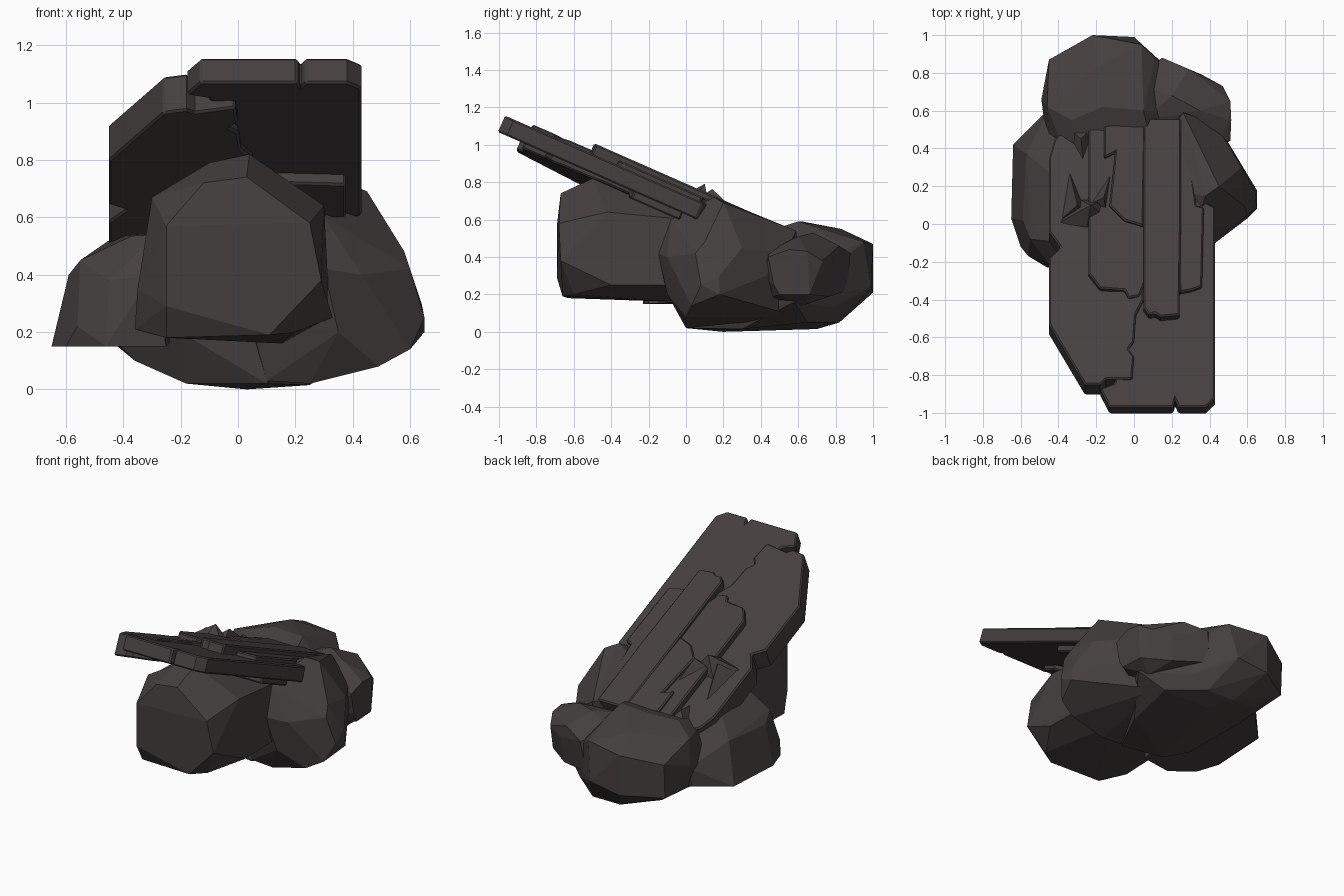
import bpy, bmesh, math
from mathutils import Vector

stone = bpy.data.materials.new("dark_stone")
stone.diffuse_color = (0.06, 0.051, 0.05, 1)

SLOPE = 0.44                       # slabs rise toward the front
NORMAL = Vector((0, SLOPE, 1)).normalized()


def finish(name, bm):
    bmesh.ops.recalc_face_normals(bm, faces=bm.faces[:])
    me = bpy.data.meshes.new(name)
    bm.to_mesh(me)
    bm.free()
    me.materials.append(stone)
    ob = bpy.data.objects.new(name, me)
    bpy.context.collection.objects.link(ob)
    return ob


def boulder(name, corners, merge=8):
    """Convex faceted rock; nearly flat neighbouring faces are merged."""
    bm = bmesh.new()
    for c in corners:
        bm.verts.new(c)
    res = bmesh.ops.convex_hull(bm, input=bm.verts[:])
    junk = {v for v in res["geom_interior"] + res["geom_unused"]
            if isinstance(v, bmesh.types.BMVert)}
    bmesh.ops.delete(bm, geom=list(junk), context='VERTS')
    bmesh.ops.dissolve_limit(bm, angle_limit=math.radians(merge),
                             verts=bm.verts[:], edges=bm.edges[:])
    return finish(name, bm)


def plane_z(y):
    return 0.725 - SLOPE * y


def slab(name, outline, lift, thick, roll=0.0, bevel=0.008):
    """Plate on the slanted plane, outline given as seen from the top."""
    bm = bmesh.new()
    top = [Vector((x, y, plane_z(y) + lift + roll * x)) for x, y in outline]
    a = [bm.verts.new(p) for p in top]
    b = [bm.verts.new(p - NORMAL * thick) for p in top]
    bm.faces.new(a)
    bm.faces.new(b[::-1])
    for i in range(len(a)):
        j = (i + 1) % len(a)
        bm.faces.new((a[i], b[i], b[j], a[j]))
    ob = finish(name, bm)
    mod = ob.modifiers.new("chipped_edge", 'BEVEL')
    mod.width = bevel
    mod.segments = 1
    mod.limit_method = 'ANGLE'
    mod.angle_limit = math.radians(50)
    return ob


# boulders
boulder("front_boulder", [
    (-.25, -.69, .57), (-.12, -.67, .72), (.03, -.67, .74), (.25, -.68, .58),
    (.29, -.67, .38), (.11, -.66, .19), (-.25, -.69, .29), (-.25, -.63, .18),
    (-.36, -.5, .21), (-.35, -.55, .35), (-.30, -.5, .67), (-.1, -.5, .79),
    (.04, -.5, .82), (.30, -.42, .64), (.33, -.4, .25), (.2, -.6, .2),
    (-.33, 0, .2), (-.28, 0, .6), (.3, 0, .6), (.32, 0, .25), (.15, -.05, .16),
    (.1, -.2, .18), (-.2, -.2, .18)])
boulder("left_boulder", [
    (-.65, .03, .15), (-.64, .42, .16), (-.6, -.12, .15), (-.46, -.23, .15),
    (-.25, -.2, .15), (-.59, .02, .4), (-.57, .37, .42), (-.55, -.08, .45),
    (-.56, -.17, .22), (-.45, -.21, .38), (-.37, -.1, .535), (-.42, .25, .54),
    (-.45, .61, .3), (-.46, .6, .18), (-.25, .5, .52), (-.2, .6, .2),
    (-.28, -.13, .54), (-.3, -.22, .4)])
boulder("right_boulder", [
    (.45, .2, .69), (.38, .15, .72), (.3, -.08, .6), (.58, .1, .48),
    (.6, .05, .42), (.57, .3, .45), (.65, .08, .25), (.65, .18, .2),
    (.64, .18, .3), (.6, .03, .14), (.49, 0, .08), (.25, 0, .02),
    (.3, -.15, .42), (.43, -.1, .4), (.35, -.1, .2), (.5, .43, .3),
    (.43, .53, .42), (.3, .6, .08), (.36, .45, .57), (.26, .59, .54),
    (0, .2, .5), (0, .3, .05), (.1, 0, .03), (0, -.05, .4)])
# long boulder under everything, reaching the back
boulder("base_boulder", [
    (-.42, .1, .16), (-.36, .1, .1), (-.18, .05, .02), (.03, .2, 0),
    (.03, .35, 0), (.1, 0, .02), (.25, .3, .015), (-.35, .75, .12),
    (0, .7, .015), (-.42, .5, .15), (.45, .58, .16), (.3, .65, .05),
    (-.2, -.05, .2), (.2, 0, .4), (-.3, .2, .45), (.22, .78, .13),
    (-.1, .82, .05), (.1, .82, .05), (-.22, 1, .47), (-.22, 1, .21),
    (0, .99, .24), (.04, .95, .48), (-.45, .87, .42), (-.45, .86, .2),
    (-.49, .66, .35), (-.46, .62, .5), (-.33, .55, .56), (-.17, .62, .59),
    (.05, .6, .59), (.12, .57, .5), (.11, .87, .45), (-.2, .83, .55)],
    merge=6)
boulder("back_right_boulder", [
    (.51, .47, .25), (.51, .44, .4), (.515, .55, .44), (.51, .65, .43),
    (.47, .73, .38), (.5, .66, .2), (.51, .5, .2), (.44, .41, .3),
    (.45, .44, .43), (.35, .6, .51), (.2, .68, .53), (.29, .82, .46),
    (.36, .79, .36), (.34, .77, .19), (.4, .62, .14), (.4, .45, .18),
    (.15, .88, .42), (.12, .86, .22), (0, .75, .46), (.05, .55, .5),
    (.05, .5, .2)])

# big slanted slabs
slab("main_slab", [
    (-.18, -.87), (-.13, -.967), (.207, -.967), (.218, -.93), (.235, -.967),
    (.38, -.967), (.43, -.92), (.43, .09), (.37, .12), (.3, .5),
    (-.1, .5), (-.1, -.84)], .005, .095)
slab("left_slab", [
    (-.45, -.53), (-.26, -.85), (-.18, -.85), (-.15, -.82), (-.01, -.82),
    (0, -.7), (-.03, -.66), (0, -.62), (.01, -.48), (.05, -.4), (.05, .55),
    (-.32, .55), (-.42, .45), (-.45, .35), (-.45, -.04), (-.39, -.12),
    (-.45, -.18)], .025, .14, roll=.13)
slab("lower_slab", [(.05, -.28), (.375, -.26), (.375, 0), (.05, 0)],
     -.05, .085)

# layered planks on top
slab("centre_plank", [
    (.05, .56), (.05, -.44), (.08, -.48), (.11, -.47), (.14, -.49),
    (.24, -.48), (.25, .1), (.25, .56)], .067, .1)
slab("right_plank", [
    (.24, -.36), (.30, -.35), (.36, -.33), (.37, .09), (.33, .1),
    (.27, .55), (.23, .55)], .035, .08)
slab("left_plank", [
    (-.24, .53), (-.24, -.26), (-.18, -.34), (-.05, -.35), (-.03, -.39),
    (.03, -.38), (.06, -.3), (.06, .55)], .042, .08)
slab("upper_left_plank", [
    (-.16, .52), (-.16, .35), (-.1, .38), (-.13, .1), (-.05, .02),
    (.05, -.01), (.06, .56)], .062, .08)


# pointed shards: low ridges, each with its base sunk into the slab
def shard(name, outline, peak, height):
    low = [(x, y, plane_z(y) - .02) for x, y in outline]
    tip = (peak[0], peak[1], plane_z(peak[1]) + height)
    boulder(name, low + [tip], merge=1)


shard("wide_shard", [(-.39, .01), (-.25, -.03), (-.14, .03), (-.12, .13),
                     (-.29, .13)], (-.23, .1), .11)
shard("long_shard", [(-.29, .08), (-.14, .03), (-.09, .38)], (-.16, .14), .1)
shard("left_shard", [(-.34, .27), (-.38, .03), (-.25, .06)], (-.3, .1), .07)
shard("rear_shard", [(-.38, .54), (-.27, .33), (-.18, .56)], (-.28, .45), .05)
